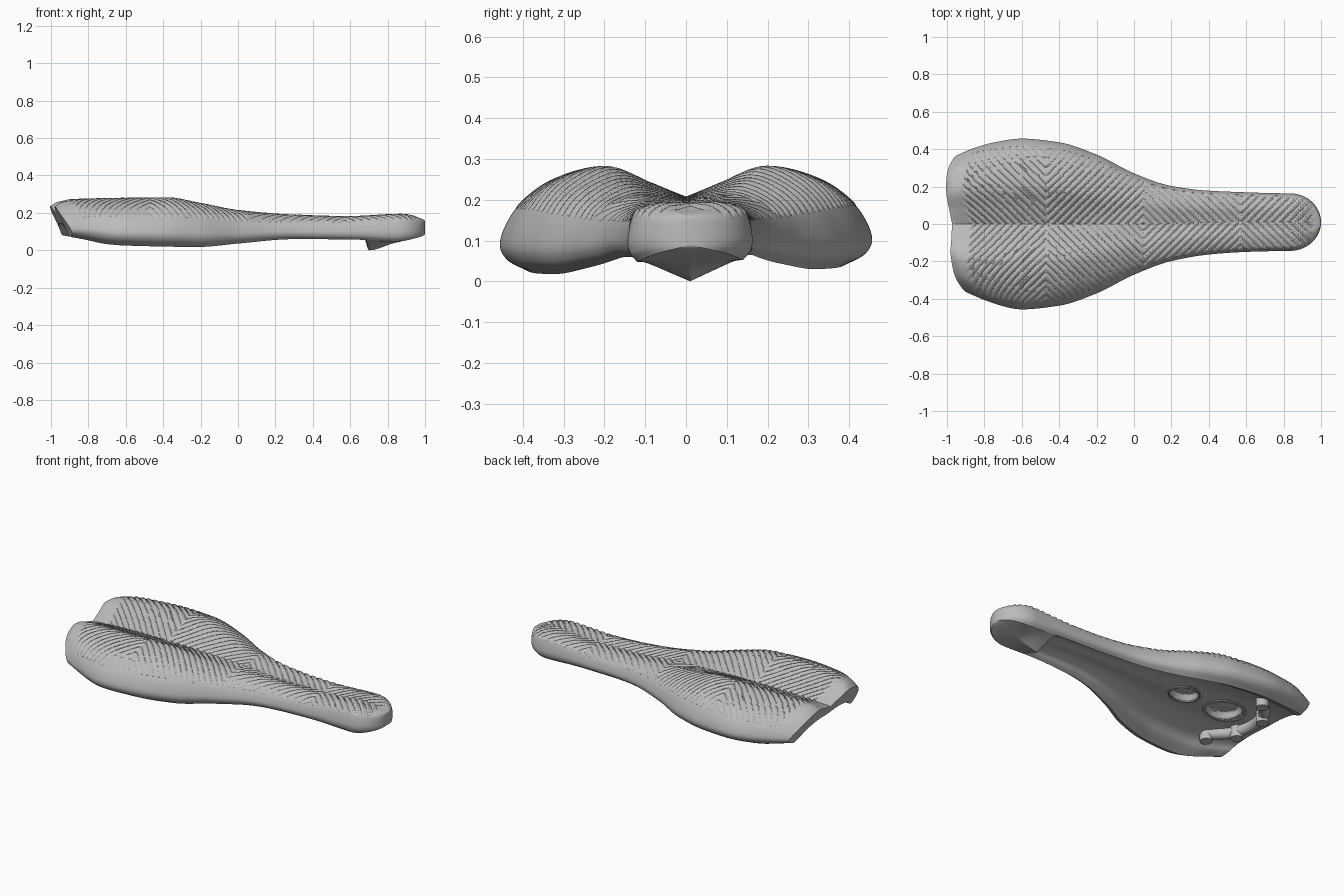
import bpy, math
from mathutils import Vector

cube = bpy.data.objects.get("Cube")
if cube:
    bpy.data.objects.remove(cube, do_unlink=True)

grey = bpy.data.materials.new("plain grey")
grey.use_nodes = True
tone = (0.5, 0.5, 0.5, 1)
grey.diffuse_color = tone
grey.node_tree.nodes["Principled BSDF"].inputs["Base Color"].default_value = tone


def clamp(v):
    return max(0.0, min(1.0, v))


def smooth(a, b, v):
    t = clamp((v - a) / (b - a))
    return t * t * (3 - 2 * t)


def curve(points, x):
    """Monotone cubic through (x, value) points."""
    n = len(points)
    sec = [(q[1] - p[1]) / (q[0] - p[0]) for p, q in zip(points, points[1:])]

    def slope(i):
        if i == 0 or i == n - 1:
            return sec[min(i, n - 2)]
        a, b = sec[i - 1], sec[i]
        return 0 if a * b <= 0 else 2 * a * b / (a + b)

    x = max(points[0][0], min(points[-1][0], x))
    i = 0
    while i < n - 2 and x > points[i + 1][0]:
        i += 1
    (x0, v0), (x1, v1) = points[i], points[i + 1]
    h = x1 - x0
    t = (x - x0) / h
    s = t * t * (3 - 2 * t)
    return (v0 + (v1 - v0) * s + h * t * (1 - t) ** 2 * slope(i)
            - h * t * t * (1 - t) * slope(i + 1))


def spline(ctrl, count):
    """Sample a Catmull-Rom path evenly per segment."""
    pts = [Vector(c) for c in ctrl]
    ext = [2 * pts[0] - pts[1]] + pts + [2 * pts[-1] - pts[-2]]
    out = []
    for k in range(count + 1):
        u = k / count * (len(pts) - 1)
        i = min(int(u), len(pts) - 2)
        t = u - i
        a, b, c, d = ext[i:i + 4]
        out.append(0.5 * (2 * b + (c - a) * t + (2 * a - 5 * b + 4 * c - d) * t * t
                          + (3 * b - a - 3 * c + d) * t ** 3))
    return out


# Lengthwise curves: half width, hump, valley, shoulder, lower rim, underside
WIDTH = [(-1, .365), (-.92, .402), (-.8, .433), (-.6, .455), (-.4, .435), (-.2, .37),
         (0, .27), (.2, .2), (.4, .17), (.65, .157), (1, .15)]
HUMP = [(-1, .235), (-.95, .258), (-.85, .272), (-.38, .28), (-.2, .25), (0, .212),
        (.3, .188), (.6, .18), (.88, .192), (1, .175)]
VALLEY = [(-1, .192), (-.6, .205), (0, .195), (.3, .172), (.6, .17), (.88, .19), (1, .175)]
SHOULDER = [(-1, .165), (-.8, .185), (-.4, .185), (.1, .155), (.5, .15), (.85, .165), (1, .15)]
RIM = [(-1, .075), (-.8, .042), (-.6, .032), (-.2, .024), (0, .04), (.3, .062),
       (.6, .06), (.85, .05), (1, .07)]
UNDER = [(-1, .14), (0, .125), (.6, .1), (.67, .08), (.7, 0), (.84, .04), (1, .07)]
HOLLOW, SOLID = (0, .3, .75, 1.05, 1), (0, .1, .25, .6, 1)
OPENINGS = [(-.36, .09, .075), (-.65, .12, .1)]
NOSE = .84
OUT, IN = 126, 42    # steps along the outer skin and the underside


def ridge(x, y):
    """Chevron tread height, folded along the length and the centre line."""
    fold = abs((x - .05 + .52) % 1.04 - .52)
    phase = ((fold + abs(y)) / .043) % 1
    return .007 * smooth(.1, .3, phase) * (1 - smooth(.7, .9, phase)) - .004


def section(x):
    """Half cross-section: outer skin down to the rim, then back under."""
    k = clamp((x - NOSE) / (1 - NOSE))
    taper = math.sqrt(1 - k * k)
    w = curve(WIDTH, x) * taper
    squeeze = .5 + .5 * math.sqrt(taper)
    zc, zh, ze, zb, zi = (.118 + (curve(t, x) - .118) * squeeze
                          for t in (VALLEY, HUMP, SHOULDER, RIM, UNDER))
    mid = (ze + zb) / 2
    outer = spline([(0, zc), (.2, zc + .48 * (zh - zc)), (.45, zh),
                    (.72, zh - .32 * (zh - ze)), (.91, ze), (1, mid),
                    (.97, mid * .4 + zb * .6), (.85, zb)], OUT)
    solid = smooth(.66, .7, x)
    inner = spline([(f, zb + (zi - zb) * (h + (s - h) * solid))
                    for f, h, s in zip((.85, .73, .6, .32, 0), HOLLOW, SOLID)], IN)
    tread = smooth(-.92, -.88, x) * (1 - smooth(.94, .97, x))
    res = [(p.x * w, p.y, tread if j <= OUT * 4 // 7 else 0) for j, p in enumerate(outer)]
    for p in inner[1:]:
        y, z = p.x * w, p.y
        for cx, a, b in OPENINGS:
            z += .035 * smooth(0, .4, 1 - ((x - cx) / a) ** 2 - (y / b) ** 2)
        res.append((y, z, 0))
    return res


def place(x, y, z, mask):
    """Add tread, slant and round the tail, and lean the body slightly aside."""
    z += mask * ridge(x, y) + .02 * y * (1 - z / .3)
    tail = 1 - smooth(-1, -.55, x)
    shift = .45 * (.22 - z) + .015 - .07 * y + 1.2 * max(0, abs(y) - .25) ** 2
    return (x + tail * shift, y + .01 * smooth(0, .6, x), z)


# Saddle shell
LONG, TIP = 275, 24
stations = [-1 + (NOSE + 1) * i / LONG for i in range(LONG)]
stations += [NOSE + (1 - NOSE) * math.sin(.985 * math.pi / 2 * i / TIP) for i in range(TIP + 1)]
verts, faces = [], []
for x in stations:
    half = section(x)
    ring = half + [(-y, z, m) for y, z, m in reversed(half[1:-1])]
    verts += [place(x, *p) for p in ring]
size = 2 * (OUT + IN)
for i in range(len(stations) - 1):
    a, b = i * size, (i + 1) * size
    for j in range(size):
        k = (j + 1) % size
        faces.append((a + j, b + j, b + k, a + k))
# Tail and nose caps join the skin to the underside
ratio = OUT // IN
for base, flip in ((0, False), ((len(stations) - 1) * size, True)):
    for j in range(IN):
        strip = list(range(ratio * j, ratio * (j + 1) + 1))
        strip += [OUT + IN - j - 1, OUT + IN - j]
        for side in (1, -1):
            poly = list(dict.fromkeys(base + (side * n) % size for n in strip))
            faces.append(poly[::-1] if flip != (side < 0) else poly)
mesh = bpy.data.meshes.new("saddle_shell")
mesh.from_pydata(verts, [], faces)
mesh.validate()
shell = bpy.data.objects.new("saddle_shell", mesh)
bpy.context.collection.objects.link(shell)


def finish(obj, name):
    obj.name = name
    obj.data.materials.clear()
    obj.data.materials.append(grey)
    bpy.ops.object.select_all(action='DESELECT')
    obj.select_set(True)
    bpy.context.view_layer.objects.active = obj
    if obj.type == 'MESH':
        bpy.ops.object.mode_set(mode='EDIT')
        bpy.ops.mesh.select_all(action='SELECT')
        bpy.ops.mesh.normals_make_consistent(inside=False)
        bpy.ops.object.mode_set(mode='OBJECT')
        bpy.ops.object.shade_smooth_by_angle(angle=math.radians(35))


finish(shell, "saddle_shell")

# Slim rims around the two oval openings underneath
for n, (cx, a, b) in enumerate(OPENINGS):
    bpy.ops.mesh.primitive_torus_add(major_radius=1, minor_radius=.08, major_segments=40,
                                     minor_segments=8, location=(cx, 0, curve(UNDER, cx)))
    bpy.context.object.scale = (a, b, .07)
    finish(bpy.context.object, f"opening_rim_{n + 1}")

# Rail bracket under the tail, with four bosses
path = [(-.72, -.24), (-.83, -.11), (-.83, .11), (-.72, .24)]
data = bpy.data.curves.new("rail_bracket", 'CURVE')
data.dimensions = '3D'
data.bevel_depth = .032
data.use_fill_caps = True
line = data.splines.new('BEZIER')
line.bezier_points.add(len(path) - 1)
for point, (x, y) in zip(line.bezier_points, path):
    point.co = (x, y, .118)
    point.handle_left_type = point.handle_right_type = 'AUTO'
bracket = bpy.data.objects.new("rail_bracket", data)
bpy.context.collection.objects.link(bracket)
finish(bracket, "rail_bracket")
for n, (x, y) in enumerate(path):
    bpy.ops.mesh.primitive_cylinder_add(vertices=20, radius=.036, depth=.07,
                                        location=(x, y, .108))
    finish(bpy.context.object, f"rail_boss_{n + 1}")
